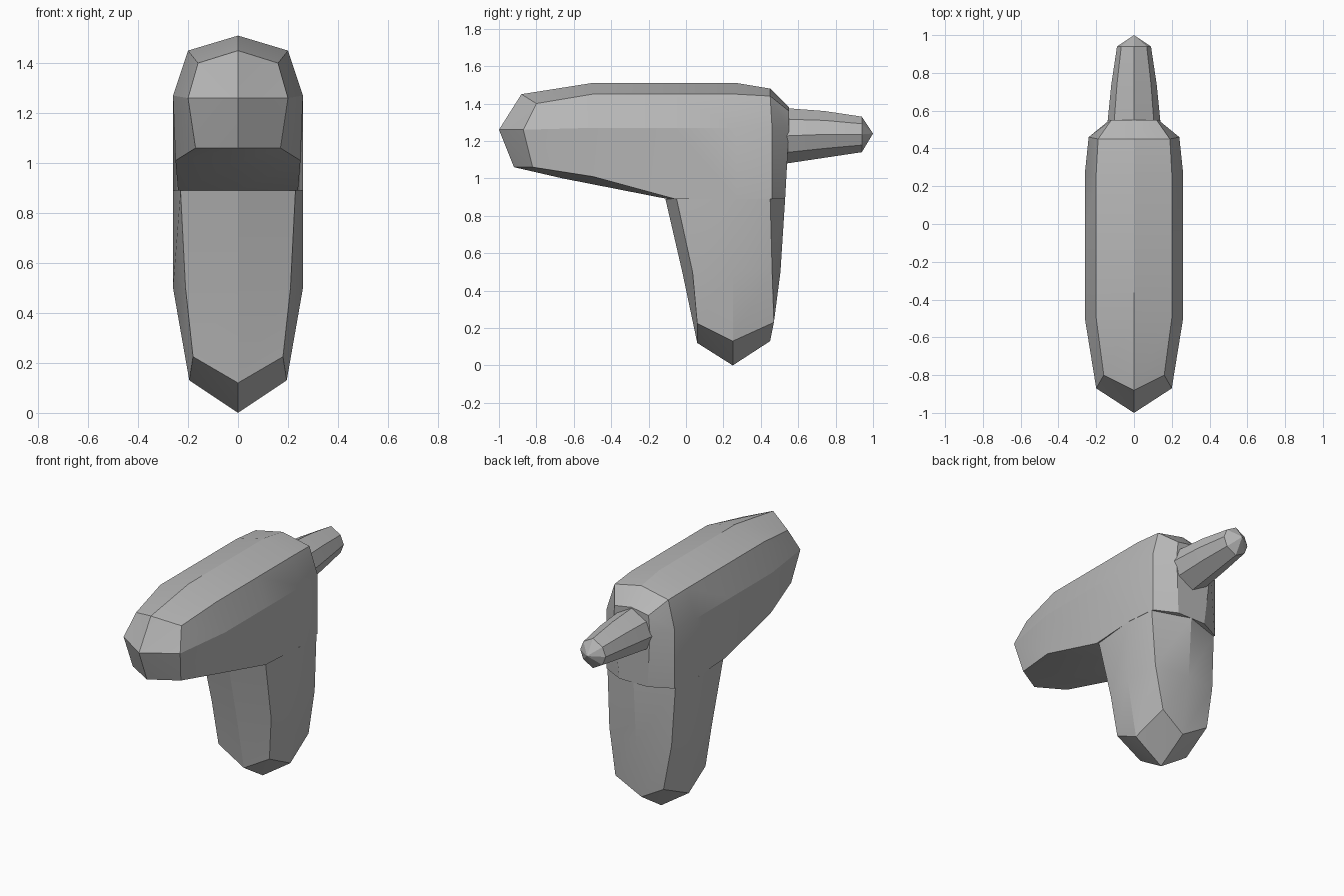
import bpy
import bmesh
import math

cube = bpy.data.objects.get("Cube")
if cube:
    bpy.data.objects.remove(cube, do_unlink=True)

grey = bpy.data.materials.new("plain_grey")
grey.use_nodes = True
colour = (0.48, 0.48, 0.48, 1)
grey.diffuse_color = colour
grey.node_tree.nodes["Principled BSDF"].inputs["Base Color"].default_value = colour


def loft(name, tip, half_rings):
    """Skin half sections, mirrored in x, from a pointed tip to a flat cap."""
    bm = bmesh.new()
    rings = []
    for half in half_rings:
        mirrored = [(-x, y, z) for x, y, z in reversed(half[1:-1])]
        rings.append([bm.verts.new(p) for p in half + mirrored])
    point = bm.verts.new(tip)
    count = len(rings[0])
    for i in range(count):
        j = (i + 1) % count
        bm.faces.new((point, rings[0][i], rings[0][j]))
        for a, b in zip(rings, rings[1:]):
            bm.faces.new((a[i], b[i], b[j], a[j]))
    bm.faces.new(rings[-1])
    bmesh.ops.recalc_face_normals(bm, faces=bm.faces)
    mesh = bpy.data.meshes.new(name)
    bm.to_mesh(mesh)
    bm.free()
    mesh.materials.append(grey)
    obj = bpy.data.objects.new(name, mesh)
    bpy.context.collection.objects.link(obj)
    bpy.ops.object.select_all(action="DESELECT")
    obj.select_set(True)
    bpy.context.view_layer.objects.active = obj
    bpy.ops.object.shade_smooth_by_angle(angle=math.radians(20))
    return obj


def body_section(y, bottom):
    return [(0, y, 1.51), (.2, y, 1.45), (.26, y, 1.27)] + bottom


# Long body: faceted nose, straight middle, chamfered back
loft("body", (0, -1, 1.26), [
    [(0, -.88, 1.45), (.16, -.8, 1.4), (.2, -.87, 1.26), (.17, -.82, 1.06), (0, -.92, 1.06)],
    body_section(-.5, [(.25, -.5, 1.01), (0, -.66, 1.0)]),
    body_section(-.08, [(.24, -.06, .89), (0, -.1, .89)]),
    body_section(.27, [(.26, .27, .89), (0, .27, .89)]),
    [(0, .45, 1.48), (.19, .45, 1.44), (.24, .46, 1.27), (.24, .46, .89), (0, .46, .89)],
    [(0, .55, 1.38), (.12, .55, 1.36), (.13, .55, 1.25), (.1, .53, .89), (0, .53, .89)],
])

# Handle: pointed foot with a zigzag rim, widening upwards
loft("handle", (0, .25, 0), [
    [(0, .06, .12), (.18, .06, .225), (.195, .25, .13), (.17, .47, .23), (0, .45, .13)],
    [(0, -.02, .5), (.21, .035, .5), (.26, .25, .5), (.22, .46, .52), (0, .505, .5)],
    [(0, -.11, .89), (.23, -.05, .89), (.26, .25, .89), (.24, .45, .89), (0, .53, .89)],
])


# Rear peg: tapering eight-sided rod
def peg_section(y, width, low, high):
    mid, bevel = (low + high) / 2, (high - low) * .2
    return [(0, y, high), (width * .75, y, high - bevel), (width, y, mid),
            (width * .75, y, low + bevel), (0, y, low)]


loft("rear_peg", (0, 1, 1.24), [
    peg_section(.94, .09, 1.14, 1.33),
    peg_section(.74, .12, 1.11, 1.36),
    peg_section(.54, .14, 1.08, 1.375),
])
